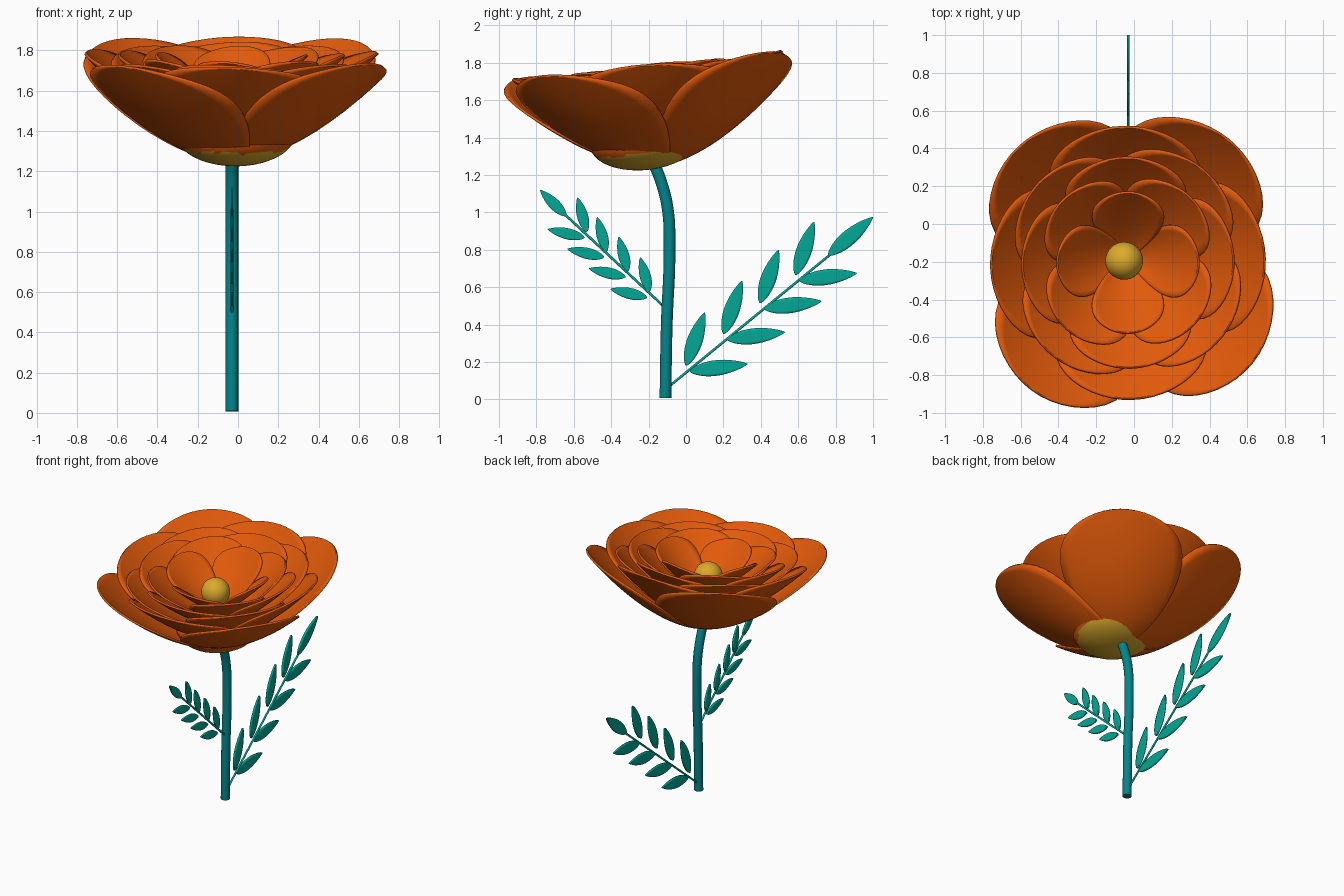
import bpy, bmesh, math, random
from mathutils import Matrix, Vector

if "Cube" in bpy.data.objects:
    bpy.data.objects.remove(bpy.data.objects["Cube"])

random.seed(4)

def material(name, col):
    m = bpy.data.materials.new(name)
    m.diffuse_color = (*col, 1)
    m.use_nodes = True
    m.node_tree.nodes["Principled BSDF"].inputs["Base Color"].default_value = m.diffuse_color
    return m

ORANGE = material("petal_orange", (0.76, 0.102, 0.003))
GOLD = material("gold", (0.71, 0.40, 0.025))
STEM = material("stem_teal", (0.001, 0.235, 0.26))
LEAF = material("leaf_green", (0.001, 0.39, 0.305))

def make_object(name, bm, mats, thickness=0):
    bmesh.ops.remove_doubles(bm, verts=bm.verts, dist=1e-5)
    for f in bm.faces:
        f.smooth = True
    me = bpy.data.meshes.new(name)
    bm.to_mesh(me)
    bm.free()
    ob = bpy.data.objects.new(name, me)
    bpy.context.collection.objects.link(ob)
    for m in mats:
        me.materials.append(m)
    if thickness:
        s = ob.modifiers.new("thickness", 'SOLIDIFY')
        s.thickness = thickness
        s.offset = 0
    return ob

def grid(bm, nv, nu, func):
    """Sheet from func(v, u); v runs 0..1 along, u runs -1..1 across."""
    rows = []
    for i in range(nv + 1):
        v = (1 - math.cos(math.pi * i / nv)) / 2
        rows.append([bm.verts.new(func(v, 2 * j / nu - 1)) for j in range(nu + 1)])
    for a, b in zip(rows, rows[1:]):
        for j in range(nu):
            bm.faces.new((a[j], a[j + 1], b[j + 1], b[j]))

def tube(name, pts, radius, mat):
    cu = bpy.data.curves.new(name, 'CURVE')
    cu.dimensions = '3D'
    cu.bevel_depth = radius
    cu.bevel_resolution = 5
    cu.use_fill_caps = True
    cu.resolution_u = 8
    sp = cu.splines.new('BEZIER')
    sp.bezier_points.add(len(pts) - 1)
    for p, co in zip(sp.bezier_points, pts):
        p.co = co
        p.handle_left_type = p.handle_right_type = 'AUTO'
    cu.materials.append(mat)
    ob = bpy.data.objects.new(name, cu)
    bpy.context.collection.objects.link(ob)
    return ob

# The bloom sits on the stem's end and leans slightly towards the front
PIVOT = Vector((-0.032, -0.15, 1.25))
TILT = Matrix.Translation(PIVOT) @ Matrix.Rotation(math.radians(6), 4, 'X')

# Petal layers: angles, reach, half width, base height, rim height, curve
layers = [
    ((51, 133, 233, 321), 0.845, 0.42, 0.00, 0.54, 1.7),
    ((2, 92, 182, 272), 0.725, 0.40, 0.04, 0.54, 1.55),
    ((52, 142, 232, 322), 0.635, 0.35, 0.08, 0.52, 1.45),
    ((2, 92, 182, 272), 0.56, 0.32, 0.12, 0.53, 1.4),
    ((47, 137, 227, 317), 0.48, 0.26, 0.16, 0.53, 1.35),
    ((0, 90, 180, 270), 0.375, 0.19, 0.22, 0.53, 1.3),
]
for n, (angles, R, W, z0, z1, power) in enumerate(layers):
    bm = bmesh.new()
    for ang in angles:
        rot = Matrix.Rotation(math.radians(ang), 4, 'Z')

        def petal(v, u):
            f = max(0.0, math.sin(math.pi * v ** 1.45)) ** 0.5
            x, y = R * v, W * f * u
            rho = math.hypot(x, y)
            z = z0 + (z1 - z0) * (rho / R) ** power - 0.02 * u * f * v
            return TILT @ rot @ Vector((x, y, z))
        grid(bm, 24, 14, petal)
    make_object("petal_layer_%d" % (n + 1), bm, [ORANGE], 0.014)

# Cup under the bloom, gold below and orange above with a ragged border
bm = bmesh.new()
bmesh.ops.create_icosphere(bm, subdivisions=4, radius=1)
bmesh.ops.delete(bm, geom=[v for v in bm.verts if v.co.z > 0.03], context='VERTS')
for f in bm.faces:
    f.material_index = 1 if f.calc_center_median().z < -0.42 + random.uniform(-0.05, 0.05) else 0
bmesh.ops.transform(bm, verts=bm.verts, matrix=TILT @ Matrix.Translation((0.02, -0.055, 0.138))
                    @ Matrix.Diagonal((0.295, 0.295, 0.155, 1)))
make_object("flower_cup", bm, [ORANGE, GOLD])

# Golden centre ball
bm = bmesh.new()
bmesh.ops.create_uvsphere(bm, u_segments=32, v_segments=20, radius=0.1,
                          matrix=Matrix.Translation((-0.052, -0.195, 1.61)))
make_object("flower_centre", bm, [GOLD])

# Stem
X = -0.03
tube("stem", [(X, -0.11, 0.008), (X, -0.103, 0.4), (X, -0.088, 0.8),
              (X, -0.098, 1.02), (X, -0.135, 1.17), (X, -0.18, 1.28)], 0.032, STEM)

# Feathered leaves lying in the plane of the stem
def leaflet(bm, base, tip, width):
    base, tip = Vector(base), Vector(tip)
    d = tip - base
    side = Vector((-d.y, d.x)).normalized()

    def point(v, u):
        f = max(0.0, math.sin(math.pi * v ** 0.85)) ** 0.75
        p = base + d * v + side * (width * f * u)
        return Vector((X, p.x, p.y))
    grid(bm, 14, 6, point)

def leaf(name, start, end, nodes, up, flat, last, width):
    tube(name + "_rib", [(X, *start), (X, *end)], 0.007, LEAF)
    bm = bmesh.new()
    for y, z in nodes:
        leaflet(bm, (y, z), (y + up[0], z + up[1]), width)
        leaflet(bm, (y + flat[0] * 0.06, z - 0.03), (y + flat[0], z + flat[1]), width)
    leaflet(bm, last[0], last[1], width)
    make_object(name + "_leaflets", bm, [LEAF], 0.012)

leaf("back_leaf", (-0.09, 0.07), (0.79, 0.79),
     [(0.0, 0.18), (0.2, 0.35), (0.395, 0.515), (0.585, 0.665)],
     (0.1, 0.285), (0.33, 0.01), ((0.76, 0.77), (1.0, 0.975)), 0.042)
leaf("front_leaf", (-0.1, 0.48), (-0.67, 1.01),
     [(-0.195, 0.575), (-0.31, 0.685), (-0.425, 0.79), (-0.53, 0.895)],
     (-0.05, 0.185), (-0.21, 0.015), ((-0.64, 0.98), (-0.78, 1.12)), 0.03)
